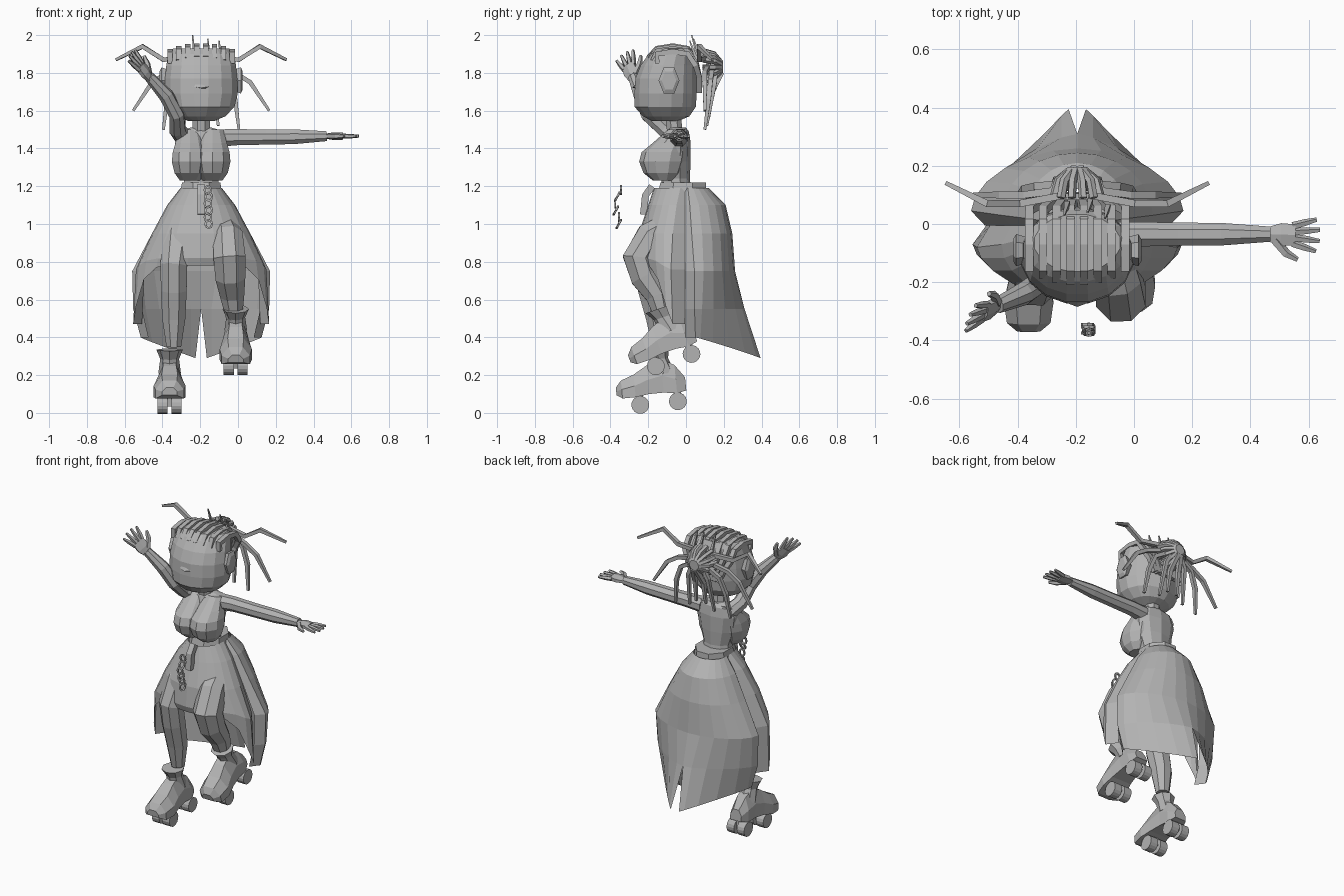
import bpy
import bmesh
from math import sin, cos, pi, radians
from mathutils import Vector, Matrix

cube = bpy.data.objects.get("Cube")
if cube:
    bpy.data.objects.remove(cube)

CX = -0.195  # centre line of the body
COLOUR = (0.45, 0.45, 0.45, 1)
grey = bpy.data.materials.new("clay_grey")
grey.use_nodes = True
grey.diffuse_color = COLOUR
grey.node_tree.nodes["Principled BSDF"].inputs["Base Color"].default_value = COLOUR


def finish(name, bm, matrix=None):
    if matrix:
        bm.transform(matrix)
    mesh = bpy.data.meshes.new(name)
    bm.to_mesh(mesh)
    bm.free()
    mesh.materials.append(grey)
    obj = bpy.data.objects.new(name, mesh)
    bpy.context.collection.objects.link(obj)
    return obj


def skin(name, rings, closed=True, caps=True, matrix=None):
    """Bridge a stack of point rings with quads."""
    bm = bmesh.new()
    rows = [[bm.verts.new(p) for p in ring] for ring in rings]
    n = len(rows[0])
    for a, b in zip(rows, rows[1:]):
        for i in range(n if closed else n - 1):
            j = (i + 1) % n
            bm.faces.new((a[i], a[j], b[j], b[i]))
    if caps:
        bm.faces.new(rows[0])
        bm.faces.new(rows[-1])
    bmesh.ops.recalc_face_normals(bm, faces=bm.faces)
    return finish(name, bm, matrix)


def loft(name, sections, n=12, x=CX):
    """Stack of ellipses: (z, y, half width, half depth)."""
    angles = [2 * pi * (i + 0.5) / n for i in range(n)]
    return skin(name, [[(x + rx * cos(a), y + ry * sin(a), z) for a in angles]
                       for z, y, rx, ry in sections])


def tube(name, path, radii, n=6, ref=None, flat=1.0):
    path = [Vector(p) for p in path]
    if not isinstance(radii, (list, tuple)):
        radii = [radii] * len(path)
    if ref is None:
        span = path[-1] - path[0]
        axis = min(range(3), key=lambda k: abs(span[k]))
        ref = [float(k == axis) for k in range(3)]
    rings = []
    for i, p in enumerate(path):
        t = (path[min(i + 1, len(path) - 1)] - path[max(i - 1, 0)]).normalized()
        u = t.cross(Vector(ref)).normalized()
        v = t.cross(u)
        rings.append([p + radii[i] * (u * cos(a) + v * flat * sin(a))
                      for a in [2 * pi * (k + 0.5) / n for k in range(n)]])
    return skin(name, rings)


# Head, nose ridge, ears and neck
loft("head", [(1.545, -.11, .07, .07), (1.57, -.105, .13, .125), (1.62, -.11, .18, .165),
              (1.69, -.108, .197, .168), (1.77, -.105, .195, .166), (1.84, -.093, .188, .15),
              (1.9, -.075, .178, .125), (1.93, -.065, .15, .1)], 16)
skin("nose_ridge", [[(CX + s * .08, -.24, 1.715), (CX + s * .08, -.245, 1.77),
                     (CX + s * .08, -.255 - .03 * (1 - abs(s)), 1.735 - .015 * (1 - abs(s)))]
                    for s in (-1, 0, 1)])
for side, label in ((-1, "right"), (1, "left")):
    skin(label + "_ear", [[(CX + side * (.17 + out), -.09 + k * sin(a) * .055, 1.76 + k * cos(a) * .08)
                           for a in [i * pi / 3 + pi / 6 for i in range(6)]]
                          for out, k in ((0, .8), (.04, 1), (.05, .7))])
loft("neck", [(1.45, -.05, .06, .05), (1.5, -.06, .05, .045), (1.58, -.07, .05, .045)], 8)

# Torso, chest and belt
loft("torso", [(1.17, -.05, .1, .08), (1.24, -.055, .095, .075), (1.33, -.06, .125, .085),
               (1.43, -.05, .145, .075), (1.49, -.045, .125, .06), (1.51, -.045, .06, .045)], 10)
for side, label in ((-1, "right"), (1, "left")):
    loft(label + "_chest", [(1.23, -.12, .055, .055), (1.27, -.125, .085, .1), (1.33, -.125, .1, .123),
                            (1.38, -.115, .095, .12), (1.43, -.085, .08, .09), (1.5, -.05, .06, .045)],
         10, CX + side * .06)
loft("belt", [(1.16, -.02, .12, .14), (1.22, -.015, .11, .13)], 8)
tube("belt_buckle", [(CX, -.18, 1.2), (CX, -.215, 1.15), (CX, -.225, 1.05)], .026, 4, (1, 0, 0))


def sheet(name, side, levels, gap):
    """Quarter skirt: (z, half width, side y, centre y, dip at side, dip at centre, power)."""
    rings = []
    for k, (z, w, y0, y1, dip_side, dip_mid, power) in enumerate(levels):
        g = gap if k == len(levels) - 1 else 0
        # Recessed side seam shared by the front and back pieces
        ring = [(CX + side * w * .87, -.005, z - dip_side)]
        for i in range(7):
            c, s = max(cos(i * pi / 12), 0), sin(i * pi / 12)
            ring.append((CX + side * (w * c ** power + g * s), y0 + (y1 - y0) * s ** power,
                         z - dip_side * c ** 10 - dip_mid * (1 - c ** power)))
        rings.append(ring)
    return skin(name, rings, closed=False, caps=False)


# Split skirt: long pointed tails behind, short apron in front
back = [(1.19, .11, .01, .12, 0, 0, 1), (1.1, .18, .02, .21, 0, 0, 1), (.95, .26, .03, .245, 0, 0, 1),
        (.75, .365, .045, .26, 0, 0, 1.1), (.55, .36, .045, .31, 0, 0, 1.4), (.4, .32, .05, .395, 0, .11, 1.9)]
front = [(1.19, .11, -.03, -.17, 0, 0, 1), (1.1, .18, -.05, -.2, 0, 0, 1), (.95, .26, -.07, -.25, 0, 0, 1),
         (.82, .345, -.08, -.265, .06, 0, 1.2), (.78, .36, -.07, -.25, .31, 0, 1.2)]
for side, label in ((-1, "right"), (1, "left")):
    sheet(label + "_skirt_tail", side, back, .03)
    sheet(label + "_skirt_apron", side, front, 0)

# Legs
tube("right_leg", [(-.28, -.04, 1.06), (-.32, -.14, .92), (-.34, -.21, .78), (-.34, -.185, .65),
                   (-.34, -.15, .5), (-.34, -.14, .35)], [.085, .09, .076, .074, .066, .042], 8)
tube("left_leg", [(-.09, -.04, 1.02), (-.055, -.19, .93), (-.045, -.25, .82), (-.04, -.215, .72),
                  (-.03, -.15, .62), (-.02, -.12, .5)], [.07, .085, .092, .085, .068, .045], 8)


def skate(label, x, y, z, tilt):
    place = Matrix.Translation((x, y, z)) @ Matrix.Rotation(radians(tilt), 4, 'X')
    # Shoe cross-sections from toe to heel: (y, bottom, top, half width)
    shoe = [(-.22, .11, .15, .04), (-.19, .09, .185, .075), (-.12, .09, .21, .085),
            (-.05, .1, .25, .07), (.03, .1, .28, .06), (.1, .09, .24, .058), (.15, .1, .17, .04)]
    skin(label + "_shoe", [[(-w, v, lo), (w, v, lo), (w, v, lo * .5 + hi * .5), (w * .5, v, hi),
                            (-w * .5, v, hi), (-w, v, lo * .5 + hi * .5)] for v, lo, hi, w in shoe],
         matrix=place)
    ring = [i * pi / 4 for i in range(8)]
    skin(label + "_cuff", [[(r * cos(a), v + r * sin(a), h) for a in ring]
                           for h, v, r in ((.2, .04, .06), (.28, .02, .05), (.33, .01, .07))],
         matrix=place)
    for row, v in (("front", -.1), ("back", .1)):
        for s in (-1, 1):
            bm = bmesh.new()
            bmesh.ops.create_cone(bm, cap_ends=True, segments=16, radius1=.047, radius2=.047, depth=.053)
            spin = Matrix.Translation((s * .037, v, .047)) @ Matrix.Rotation(pi / 2, 4, 'Y')
            finish(f"{label}_{row}_wheel", bm, place @ spin)
        skin(f"{label}_{row}_truck", [[(i, v + j, h) for i, j in ((-.02, -.02), (.02, -.02), (.02, .02), (-.02, .02))]
                                      for h in (.04, .12)], matrix=place)


skate("right", -.362, -.138, .005, 5.5)
skate("left", -.012, -.05, .235, 19)


def hand(label, wrist, direction, normal):
    d = Vector(direction).normalized()
    u = d.cross(Vector(normal)).normalized()
    w = Vector(wrist)
    tube(label + "_palm", [w, w + d * .04, w + d * .09], [.03, .045, .042], 6, normal, .45)
    for k in (-1.5, -.5, .5, 1.5):
        base = w + d * .08 + u * k * .02
        reach = .1 - .012 * abs(k)
        tube(label + "_finger", [base, base + (d + u * k * .2) * reach * .5, base + (d + u * k * .2) * reach],
             [.014, .013, .008], 5, normal)
    tube(label + "_thumb", [w + d * .02 + u * .02, w + d * .06 + u * .065, w + d * .1 + u * .085],
         [.018, .016, .009], 5, normal)


# Arms and hands
tube("left_arm", [(-.1, -.04, 1.455), (0, -.035, 1.46), (.15, -.035, 1.46), (.3, -.035, 1.462), (.47, -.035, 1.465)],
     [.05, .046, .043, .042, .028], 8)
hand("left", (.465, -.035, 1.465), (1, -.03, 0), (0, 0, 1))
tube("right_arm", [(-.28, -.04, 1.45), (-.32, -.11, 1.5), (-.325, -.2, 1.58), (-.38, -.24, 1.68), (-.47, -.28, 1.78)],
     [.05, .046, .042, .04, .028], 8)
hand("right", (-.465, -.28, 1.77), (-.55, -.25, .7), (.6, -.5, .4))

# Braided rows over the crown
for i in range(8):
    o = (i - 3.5) / 3.5
    x, drop = CX + .165 * o, .03 * o * o
    tube("crown_braid", [(x, -.2 + .05 * o * o, 1.88 - drop), (x, -.155, 1.93 - drop),
                         (x, -.07, 1.943 - drop), (x, .01, 1.93 - drop), (x, .05, 1.87 - drop),
                         (CX + .13 * o, .07, 1.78), (CX + .09 * o, .07, 1.7)], .02, 4, (1, 0, 0))

# Knot of looped braids behind the head
for i in range(7):
    turn = Matrix.Rotation(i * pi / 7, 3, 'Y')
    loop = [turn @ Vector((.09 * cos(a), .1 * sin(a), 0)) + Vector((CX, .09, 1.83))
            for a in [k * pi / 5 for k in range(6)]]
    tube("knot_braid", loop, .015, 5, turn @ Vector((0, 0, 1)))

# Loose strands, in mirrored pairs measured from the centre line
strands = [[(.04, .1, 1.88), (.2, .07, 1.87), (.31, .07, 1.94), (.45, .14, 1.87)],
           [(.04, .12, 1.84), (.18, .1, 1.8), (.26, .1, 1.75), (.36, .1, 1.6)],
           [(.04, .14, 1.82), (.14, .13, 1.76), (.18, .12, 1.66), (.2, .1, 1.5)],
           [(.02, .16, 1.84), (.07, .15, 1.74), (.09, .11, 1.52)],
           [(.01, .19, 1.8), (.03, .14, 1.7), (.035, .12, 1.56)]]
for side in (-1, 1):
    for pts in strands:
        tube("loose_strand", [(CX + side * x, y, z) for x, y, z in pts],
             [.017] * (len(pts) - 1) + [.01], 4)
for x, y, top in ((-.24, .03, 2.0), (-.16, .04, 1.98), (-.1, .02, 1.97)):
    tube("hair_spike", [(x + .01, y + .04, 1.86), (x, y, top)], [.014, .004], 4)

# Dangling chain in front of the belt
for i in range(6):
    y = -.345 - .03 * abs(sin(i * .7))
    z = 1.18 - i * .036
    bend = [(CX + .035 + .018 * cos(a) + .005 * (i % 2), y + .012 * sin(a) * (i % 2), z + .022 * sin(a))
            for a in [k * pi / 4 for k in range(9)]]
    tube("chain_link", bend, .007, 4, (0, 1, 0))
